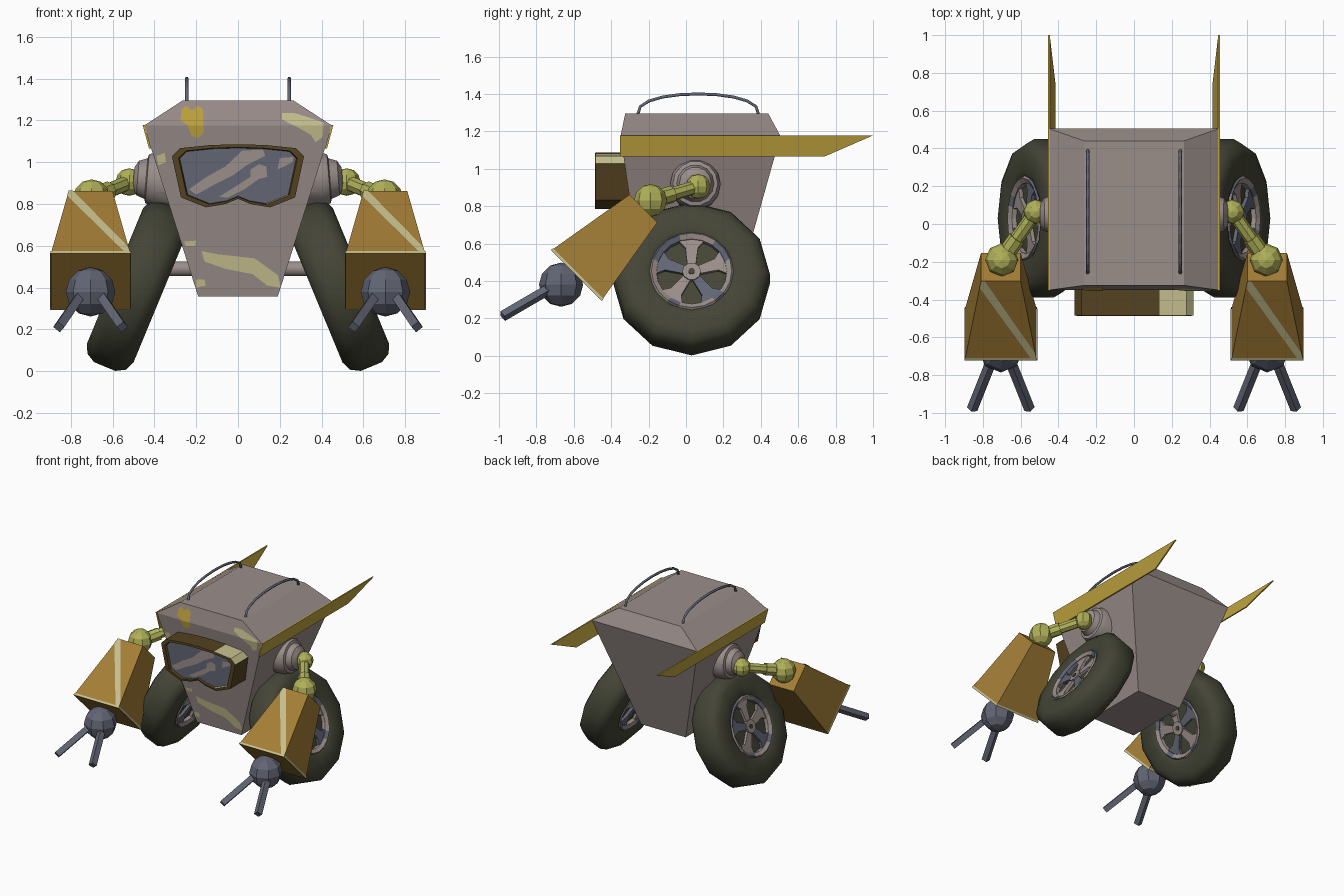
import bpy, bmesh, math
from mathutils import Vector, Matrix

if "Cube" in bpy.data.objects:
    bpy.data.objects.remove(bpy.data.objects["Cube"])


def material(name, rgb):
    m = bpy.data.materials.new(name)
    lin = [((c / 255 + 0.055) / 1.055) ** 2.4 for c in rgb]
    m.diffuse_color = (*lin, 1)
    m.use_nodes = True
    m.node_tree.nodes["Principled BSDF"].inputs["Base Color"].default_value = m.diffuse_color
    return m


GREY = material("warm_grey", (154, 142, 138))
BLUE = material("blue_grey", (98, 101, 116))
TYRE = material("tyre_olive", (68, 69, 54))
LIME = material("arm_lime", (176, 177, 88))
CREAM = material("cream", (198, 192, 142))
GOLD = material("gold", (192, 164, 62))
OCHRE = material("ochre", (164, 126, 54))
BROWN = material("goggle_brown", (84, 66, 32))


def finish(name, bm, mats, smooth=None, normals=True):
    if normals:
        bmesh.ops.recalc_face_normals(bm, faces=bm.faces)
    me = bpy.data.meshes.new(name)
    bm.to_mesh(me)
    bm.free()
    for m in mats:
        me.materials.append(m)
    ob = bpy.data.objects.new(name, me)
    bpy.context.collection.objects.link(ob)
    if smooth:
        bpy.ops.object.select_all(action='DESELECT')
        ob.select_set(True)
        bpy.context.view_layer.objects.active = ob
        bpy.ops.object.shade_smooth_by_angle(angle=math.radians(smooth))
    return ob


def skin(loops, caps=True):
    """Join equal-length rings of points into one skin."""
    bm = bmesh.new()
    rings = [[bm.verts.new(p) for p in lp] for lp in loops]
    n = len(rings[0])
    for a, b in zip(rings, rings[1:]):
        for i in range(n):
            j = (i + 1) % n
            bm.faces.new((a[i], a[j], b[j], b[i]))
    if caps:
        bm.faces.new(rings[0])
        bm.faces.new(rings[-1])
    return bm


def frame(pos, axis):
    return Matrix.Translation(pos) @ Vector(axis).to_track_quat('Z', 'Y').to_matrix().to_4x4()


def lathe(name, prof, n, mtx, mats, smooth=None, closed=False, blue=()):
    loops = [[(r * math.cos(2 * math.pi * i / n), r * math.sin(2 * math.pi * i / n), a)
              for i in range(n)] for r, a in prof + (prof[:1] if closed else [])]
    bm = skin(loops, not closed)
    bmesh.ops.remove_doubles(bm, verts=bm.verts, dist=1e-5)
    for f in bm.faces:
        c = f.calc_center_median()
        if int((math.atan2(c.y, c.x) % (2 * math.pi)) / (2 * math.pi) * n) in blue:
            f.material_index = 1
    bm.transform(mtx)
    return finish(name, bm, mats, smooth)


def rod(name, p, q, r, n, mat, smooth=None):
    p, q = Vector(p), Vector(q)
    L = (q - p).length
    return lathe(name, [(r, 0), (r, L)], n, frame(p, q - p), [mat], smooth)


def ball(name, pos, r, mat):
    bm = bmesh.new()
    bmesh.ops.create_uvsphere(bm, u_segments=8, v_segments=6, radius=r,
                              matrix=Matrix.Translation(pos))
    return finish(name, bm, [mat])


# Hull: tapered body with chamfered roof
def rect(x, y0, y1, z):
    return [(-x, y0, z), (x, y0, z), (x, y1, z), (-x, y1, z)]


finish("hull", skin([rect(.19, -.23, .275, .357), rect(.45, -.35, .505, 1.175),
                     rect(.265, -.325, .44, 1.295)]), [GREY])


# Paint patches on the hull front
def front_y(z):
    return -.35 + (z - 1.175) * .208 if z > 1.175 else -.35 + (1.175 - z) * .1467


def patch(name, pts, mat, yfun):
    bm = bmesh.new()
    bm.faces.new([bm.verts.new((x, 0, z)) for x, z in pts])
    bmesh.ops.bisect_plane(bm, geom=bm.verts[:] + bm.edges[:] + bm.faces[:],
                           plane_co=(0, 0, 1.175), plane_no=(0, 0, 1))
    for v in bm.verts:
        v.co.y = yfun(v.co.z) - .004
    bm.normal_update()
    for f in bm.faces:
        if f.normal.y > 0:
            f.normal_flip()
    finish(name, bm, [mat], normals=False)


patch("gold_patch", [(-.27, 1.25), (-.25, 1.27), (-.22, 1.25), (-.19, 1.27), (-.165, 1.25),
                     (-.165, 1.14), (-.19, 1.115), (-.22, 1.125), (-.245, 1.18), (-.275, 1.2)],
      GOLD, front_y)
patch("cream_patch_top", [(.21, 1.235), (.27, 1.235), (.335, 1.215), (.41, 1.19), (.405, 1.12),
                          (.37, 1.095), (.35, 1.13), (.28, 1.17), (.21, 1.205)], CREAM, front_y)
patch("cream_patch_low", [(-.175, .575), (-.1, .56), (.08, .54), (.19, .46), (.205, .40),
                          (.14, .41), (.07, .465), (-.06, .49), (-.16, .525)], CREAM, front_y)
patch("cream_fleck_side", [(-.39, 1.03), (-.35, 1.045), (-.345, 1.0), (-.38, .985)], CREAM, front_y)
patch("cream_fleck_mid", [(-.258, .62), (-.2, .625), (-.205, .6), (-.25, .6)], CREAM, front_y)
patch("cream_fleck_low", [(-.2, .44), (-.16, .44), (-.155, .41), (-.2, .4)], CREAM, front_y)

# Goggles: extruded frame with recessed lens
half = [(0, 1.086), (.134, 1.082), (.278, 1.067), (.316, 1.029), (.273, .832), (.153, .784), (.06, .80)]
outline = half + [(0, .825)] + [(-x, z) for x, z in reversed(half[1:])]


def goggle_loop(s, y):
    return [(x * s, y, .935 + (z - .935) * s) for x, z in outline]


bm = skin([goggle_loop(1, -.26), goggle_loop(1, -.485), goggle_loop(.9, -.487), goggle_loop(.88, -.468)])
bmesh.ops.recalc_face_normals(bm, faces=bm.faces)
for f in bm.faces:
    c = f.calc_center_median()
    if len(f.verts) > 4 and c.y < -.4:
        f.material_index = 1
    elif f.normal.z > .5 and .14 < c.x < .31:
        f.material_index = 2
finish("goggles", bm, [BROWN, BLUE, CREAM])

lens_y = lambda z: -.467
patch("lens_streak_left", [(-.235, .87), (-.20, .845), (-.1, .9), (-.02, .94), (.04, .985), (.13, 1.03),
                           (.12, 1.06), (.02, 1.055), (-.06, .98), (-.15, .93)], GREY, lens_y)
patch("lens_streak_right", [(-.09, .835), (-.05, .83), (.03, .87), (.1, .92), (.14, .93), (.135, .98),
                            (.10, .99), (.06, .965), (.06, .93), (-.01, .885)], GREY, lens_y)
patch("lens_streak_edge", [(.19, .965), (.26, 1.0), (.265, 1.025), (.2, 1.02)], GREY, lens_y)

# Axle
rod("axle", (-.42, .03, .49), (.42, .03, .49), .036, 10, GREY, 50)

TILT = math.radians(22.5)
for side, sx in (("left", -1), ("right", 1)):
    # Side blades sweeping back along the hull
    prof = [(-.352, 1.178), (1.0, 1.178), (.74, 1.065), (-.352, 1.065)]
    blade = [[(sx * (.456 - o - (1.178 - z) * .27), y, z) for y, z in prof] for o in (0, .01)]
    finish(side + "_blade", skin(blade), [GOLD])

    # Roof rails
    pts = [(sx * .245, .065 - .325 * math.cos(math.pi * i / 10),
            1.285 + .115 * math.sin(math.pi * i / 10) ** .75) for i in range(11)]
    cu = bpy.data.curves.new("rail_path", 'CURVE')
    cu.dimensions = '3D'
    cu.bevel_depth = .009
    cu.bevel_resolution = 1
    cu.use_fill_caps = True
    sp = cu.splines.new('POLY')
    sp.points.add(len(pts) - 1)
    for p, q in zip(sp.points, pts):
        p.co = (*q, 1)
    cu.materials.append(BLUE)
    bpy.context.collection.objects.link(bpy.data.objects.new(side + "_roof_rail", cu))

    # Tilted wheel: tyre, rim, hub and five spokes
    wm = frame((sx * .477, .03, .411), (sx * math.cos(TILT), 0, math.sin(TILT)))
    edge = [(0, .08), (.2, .08), (.215, .105), (.25, .12), (.35, .12), (.395, .1), (.42, .055)]
    lathe(side + "_tyre", edge + [(r, -a) for r, a in reversed(edge)], 12, wm, [TYRE], 50)
    for face, k in (("outer", 1), ("inner", -1)):
        lathe(f"{side}_{face}_rim", [(.185, k * .075), (.188, k * .105), (.215, k * .12), (.228, k * .105),
                                     (.225, k * .075)], 20, wm, [GREY, BLUE], closed=True,
              blue=(1, 2, 6, 7, 8, 13, 17))
    lathe(side + "_hub", [(.05, -.108), (.05, .108)], 10, wm, [GREY])
    lathe(side + "_hub_cap", [(.018, -.112), (.018, .112)], 8, wm, [TYRE])
    spoke = [(.022, .03), (.027, .08), (.034, .14), (.075, .186)]
    spoke += [(-x, y) for x, y in reversed(spoke)]
    for i in range(5):
        bm = skin([[(x, y, a) for x, y in spoke] for a in (-.1, .1)])
        for f in bm.faces:
            f.material_index = 0
        bm.transform(wm @ Matrix.Rotation(i * math.tau / 5, 4, 'Z'))
        finish(f"{side}_spoke_{i + 1}", bm, [BLUE if i in (1, 3) else GREY])

    # Shoulder socket and jointed arm
    lathe(side + "_shoulder", [(.135, -.1), (.135, .04), (.12, .075), (.1, .08), (.085, .12), (.05, .14)],
          14, frame((sx * .36, .05, .915), (sx, 0, .08)), [GREY], 25)
    s, e = (sx * .52, .065, .905), (sx * .70, -.19, .83)
    ball(side + "_upper_joint", s, .066, LIME)
    ball(side + "_elbow_joint", e, .088, LIME)
    rod(side + "_arm_stub", (sx * .44, .055, .915), s, .04, 8, LIME)
    rod(side + "_arm_link", s, e, .037, 8, LIME)
    mid = Vector(s).lerp(Vector(e), .55)
    rod(side + "_arm_collar", mid, e, .046, 8, LIME)

    # Flared square forearm
    A = Vector((sx * .705, -.228, .787))
    d, n, X = Vector((0, -.7071, -.7071)), Vector((0, -.7071, .7071)), Vector((1, 0, 0))

    def at(u, v, t, o=0):
        h = .105 + .085 * t
        return A + d * (.506 * t) + X * (u * (h + o)) + n * (v * (h + o))

    def square(t, o=0):
        return [at(u, v, t, o) for u, v in ((-1, -1), (1, -1), (1, 1), (-1, 1))]

    finish(side + "_forearm", skin([square(0), square(1)]), [OCHRE])
    finish(side + "_forearm_trim", skin([square(.97, .003), square(.999, .003)], False), [CREAM])
    bm = bmesh.new()
    bm.faces.new([bm.verts.new(at(u, 1, t) + n * .004) for u, t in
                  ((-1, 0), (-.8, 0), (1, .91), (1, 1), (.88, 1), (-1, .08))])
    bm.normal_update()
    for f in bm.faces:
        if f.normal.dot(n) < 0:
            f.normal_flip()
    finish(side + "_forearm_stripe", bm, [CREAM], normals=False)

    # Hand ball with two square prongs
    ball(side + "_hand", (sx * .705, -.668, .38), .118, BLUE)
    for name, k in (("a", -1), ("b", 1)):
        rod(f"{side}_prong_{name}", (sx * .705 + k * .04, -.70, .375),
            (sx * .705 + k * .152, -.98, .212), .029, 4, BLUE)
